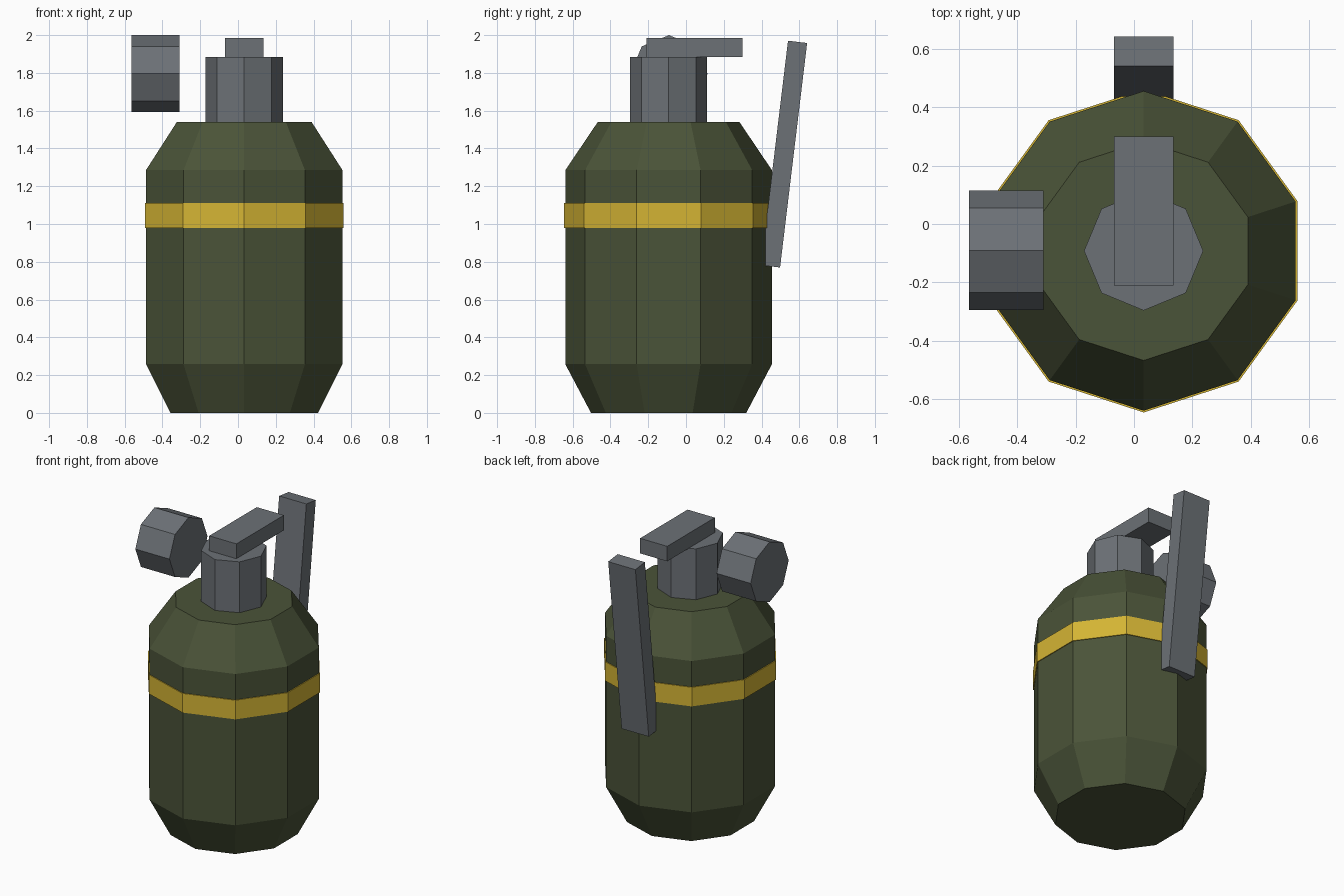
import bpy, bmesh, math
from mathutils import Matrix

if "Cube" in bpy.data.objects:
    bpy.data.objects.remove(bpy.data.objects["Cube"])

CX, CY = 0.033, -0.092   # shared vertical axis of the body


def material(name, rgb):
    lin = [((c / 255 + 0.055) / 1.055) ** 2.4 for c in rgb]
    m = bpy.data.materials.new(name)
    m.diffuse_color = (*lin, 1)
    m.use_nodes = True
    m.node_tree.nodes["Principled BSDF"].inputs["Base Color"].default_value = m.diffuse_color
    return m


olive = material("olive green", (74, 83, 56))
yellow = material("band yellow", (212, 180, 52))
steel = material("steel grey", (108, 113, 118))


def finish(name, bm, mat, matrix):
    bmesh.ops.recalc_face_normals(bm, faces=bm.faces)
    me = bpy.data.meshes.new(name)
    bm.to_mesh(me)
    bm.free()
    me.materials.append(mat)
    ob = bpy.data.objects.new(name, me)
    ob.matrix_world = matrix
    bpy.context.collection.objects.link(ob)
    return ob


def lathe(name, profile, sides, mat, matrix, start=0.0):
    """Closed faceted solid from (radius, z) rings."""
    bm = bmesh.new()
    rings = []
    for r, z in profile:
        rings.append([bm.verts.new((r * math.cos(start + math.tau * i / sides),
                                    r * math.sin(start + math.tau * i / sides), z))
                      for i in range(sides)])
    for a, b in zip(rings, rings[1:]):
        for i in range(sides):
            j = (i + 1) % sides
            bm.faces.new((a[i], a[j], b[j], b[i]))
    bm.faces.new(rings[0])
    bm.faces.new(rings[-1])
    return finish(name, bm, mat, matrix)


def box(name, size, loc, mat, tilt=0.0):
    bm = bmesh.new()
    bmesh.ops.create_cube(bm, size=1, matrix=Matrix.Diagonal((*size, 1)))
    return finish(name, bm, mat, Matrix.Translation(loc) @ Matrix.Rotation(tilt, 4, 'X'))


axis = Matrix.Translation((CX, CY, 0))

# Ten-sided body and its painted band
lathe("body", [(0.411, 0), (0.547, 0.258), (0.547, 1.285), (0.375, 1.54)],
      10, olive, axis, math.pi / 2)
lathe("band", [(0.553, 0.98), (0.553, 1.11)], 10, yellow, axis, math.pi / 2)

# Fuse neck and the flat arm on top
lathe("fuse_neck", [(0.204, 1.54), (0.204, 1.885)], 8, steel, axis)
box("top_arm", (0.204, 0.51, 0.102), (CX, 0.045, 1.935), steel)

# Tilted safety lever at the back
box("safety_lever", (0.204, 0.102, 1.197), (CX, 0.519, 1.37), steel, -0.12)

# Pull knob lying sideways on the left
lathe("pull_knob", [(0.204, -0.128), (0.204, 0.128)], 8, steel,
      Matrix.Translation((-0.437, -0.09, 1.796)) @ Matrix.Rotation(math.pi / 2, 4, 'Y'))
